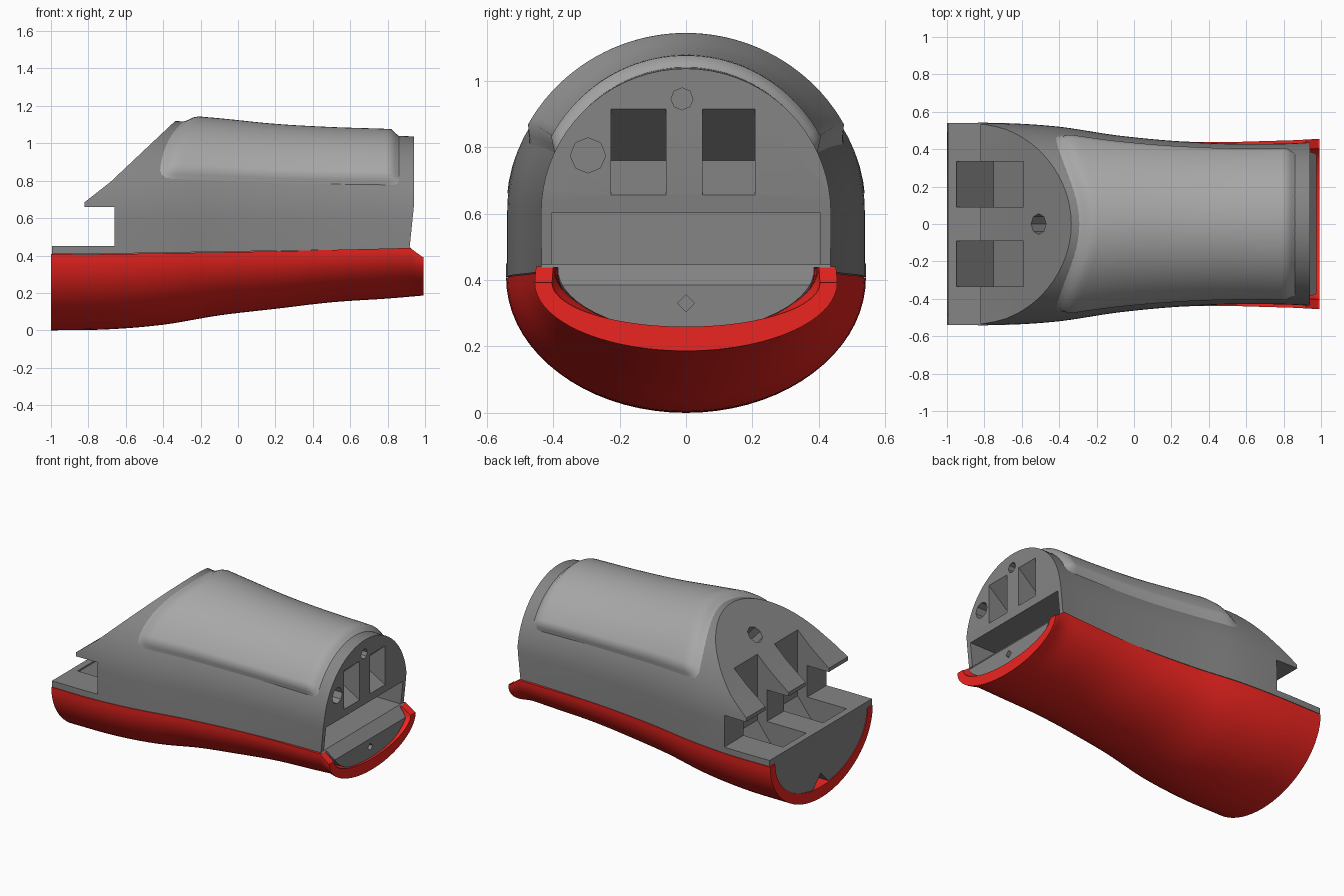
import bpy, bmesh
from math import sin, cos, pi, radians
from mathutils import Vector, Matrix

if "Cube" in bpy.data.objects:
    bpy.data.objects.remove(bpy.data.objects["Cube"])

# x, half width, bottom z, split z, top z
STATIONS = [(-1.0, .54, .0, .41, 1.155), (-.7, .54, .005, .41, 1.15), (-.4, .52, .03, .415, 1.125),
            (-.1, .475, .08, .42, 1.1), (.2, .445, .115, .425, 1.07), (.5, .43, .15, .43, 1.053),
            (.8, .43, .17, .435, 1.043), (1.0, .44, .187, .44, 1.033)]
MID = .6


def profile(x):
    """Smoothly interpolated half width, bottom, split and top at x."""
    i = 0
    while i < len(STATIONS) - 2 and x > STATIONS[i + 1][0]:
        i += 1
    a, b = STATIONS[i], STATIONS[i + 1]
    p, n = STATIONS[max(i - 1, 0)], STATIONS[min(i + 2, len(STATIONS) - 1)]
    h = b[0] - a[0]
    t = (x - a[0]) / h
    out = []
    for k in range(1, 5):
        ma = (b[k] - p[k]) / (b[0] - p[0]) * h
        mb = (n[k] - a[k]) / (n[0] - a[0]) * h
        out.append((2*t**3 - 3*t*t + 1) * a[k] + (t**3 - 2*t*t + t) * ma
                   + (3*t*t - 2*t**3) * b[k] + (t**3 - t*t) * mb)
    return out


def smooth(t):
    t = max(0, min(1, t))
    return t * t * (3 - 2 * t)


def grid_object(name, rows, closed):
    """Skin rows of points; closed rows become a capped tube."""
    bm = bmesh.new()
    vs = [[bm.verts.new(p) for p in r] for r in rows]
    n = len(rows[0])
    for a, b in zip(vs, vs[1:]):
        for j in range(n if closed else n - 1):
            k = (j + 1) % n
            bm.faces.new((a[j], a[k], b[k], b[j]))
    if closed:
        bm.faces.new(vs[0])
        bm.faces.new(vs[-1])
    bmesh.ops.recalc_face_normals(bm, faces=bm.faces)
    return finish(name, bm)


def finish(name, bm):
    me = bpy.data.meshes.new(name)
    bm.to_mesh(me)
    bm.free()
    ob = bpy.data.objects.new(name, me)
    bpy.context.collection.objects.link(ob)
    return ob


def prism(pts, y0, y1):
    """Cutter: xz polygon extruded along y."""
    return grid_object("cutter", [[(x, y, z) for x, z in pts] for y in (y0, y1)], True)


def drill(loc, direction, r, depth, sides=8):
    bm = bmesh.new()
    rot = Vector(direction).to_track_quat('Z', 'Y').to_matrix().to_4x4()
    bmesh.ops.create_cone(bm, cap_ends=True, segments=sides, radius1=r, radius2=r,
                          depth=2 * depth, matrix=Matrix.Translation(loc) @ rot)
    return finish("cutter", bm)


def cut(ob, cutter):
    cutter.hide_render = True
    m = ob.modifiers.new("cut", 'BOOLEAN')
    m.operation, m.solver, m.object = 'DIFFERENCE', 'EXACT', cutter
    bpy.context.view_layer.objects.active = ob
    bpy.ops.object.modifier_apply(modifier=m.name)
    bpy.data.objects.remove(cutter)


def complete(ob, name, color, angle=30):
    """Colour the part and shade it with sharp edges kept."""
    mat = bpy.data.materials.new(name)
    mat.diffuse_color = (*color, 1)
    mat.use_nodes = True
    mat.node_tree.nodes["Principled BSDF"].inputs["Base Color"].default_value = mat.diffuse_color
    ob.data.materials.clear()
    ob.data.materials.append(mat)
    bpy.ops.object.select_all(action='DESELECT')
    ob.select_set(True)
    bpy.context.view_layer.objects.active = ob
    bpy.ops.object.shade_smooth_by_angle(angle=radians(angle))


def steps(a, b, n):
    return [a + (b - a) * i / n for i in range(n + 1)]


# Grey body: upper dome and the lower insert that sits in the shell
rows = []
for x in steps(-.995, 1.0, 32):
    w, bot, split, top = profile(x)
    ring = [(x, w * cos(a), MID + (top - MID) * sin(a)) for a in steps(0, pi, 36)]
    ring += [(x, -w, split)]
    ring += [(x, (w - .05) * cos(a), split + (split - bot - .06) * sin(a)) for a in steps(pi, 2 * pi, 28)]
    ring += [(x, w, split)]
    rows.append(ring)
body = grid_object("grip_body", rows, True)

# Slanted nose with open notch, far end face with sloped insert lip, deep slot under the face
cut(body, prism([(-1.1, .45), (-.66, .45), (-.66, .66), (-.82, .66), (-.82, .685), (-.68, .795),
                 (-.335, 1.12), (-.3, 1.3), (-1.1, 1.3)], -.8, .8))
cut(body, prism([(.94, 1.3), (.94, .66), (.918, .446), (.976, .385), (.976, -.1),
                 (1.2, -.1), (1.2, 1.3)], -.8, .8))
cut(body, prism([(1.1, .602), (.55, .602), (.55, .446), (1.1, .446)], -.405, .405))

# Paired slots at both ends
for s in (-1, 1):
    y0, y1 = sorted((s * .09, s * .335))
    cut(body, prism([(-.95, 1.1), (-.95, .44), (-.75, .23), (-.59, .44), (-.59, 1.1)], y0, y1))
    y0, y1 = (-.225, -.06) if s < 0 else (.05, .208)
    cut(body, prism([(1.0, .94), (.94, .915), (.76, .76), (.94, .655), (1.0, .62)], y0, y1))

# Screw and cable holes
cut(body, drill((-.51, 0, .955), (-.68, 0, .73), .055, .12))
cut(body, drill((.94, -.012, .945), (1, 0, 0), .033, .15))
cut(body, drill((.94, -.295, .775), (1, 0, 0), .053, .15))
cut(body, drill((.976, 0, .33), (1, 0, 0), .025, .12, 4))
cut(body, drill((-1, 0, .07), (1, 0, 0), .09, .25, 4))
complete(body, "dark_grey", (.235, .235, .235))

# Raised pad over the top of the body
rows = []
N = 36
for i in range(N + 1):
    row = []
    for a in steps(radians(23), radians(157), 44):
        x0 = -.44 + .13 * sin(a) ** 4
        u = i / N
        u = u + .35 * (smooth(u) - u)
        x = x0 + (.865 - x0) * u
        w, bot, split, top = profile(x)
        edge_a = min(a - radians(23), radians(157) - a) * .45
        lift = .038 * (smooth((x - x0) / .1) * smooth((.865 - x) / .05) * smooth(edge_a / .05)) - .004
        row.append((x, (w + lift) * cos(a), MID + (top - MID + lift) * sin(a)))
    rows.append(row)
pad = grid_object("raised_pad", rows, False)
complete(pad, "light_grey", (.39, .39, .39), 50)

# Red lower shell
rows = []
for x in steps(-1.0, .92, 32) + [.96, .985, .993]:
    w, bot, split, top = profile(x)
    w += .016 * smooth((x - .2) / .6)
    rim = split - .003 + .006 * smooth(x) - .05 * smooth((x - .92) / .07)
    ring = [(x, w * cos(a), rim + (rim - bot) * sin(a)) for a in steps(pi, 2 * pi, 36)]
    ring += [(x, (w - .052) * cos(a), rim + (rim - bot - .073) * sin(a)) for a in steps(2 * pi, pi, 36)]
    rows.append(ring)
shell = grid_object("lower_shell", rows, True)
complete(shell, "red", (.84, .018, .014))
